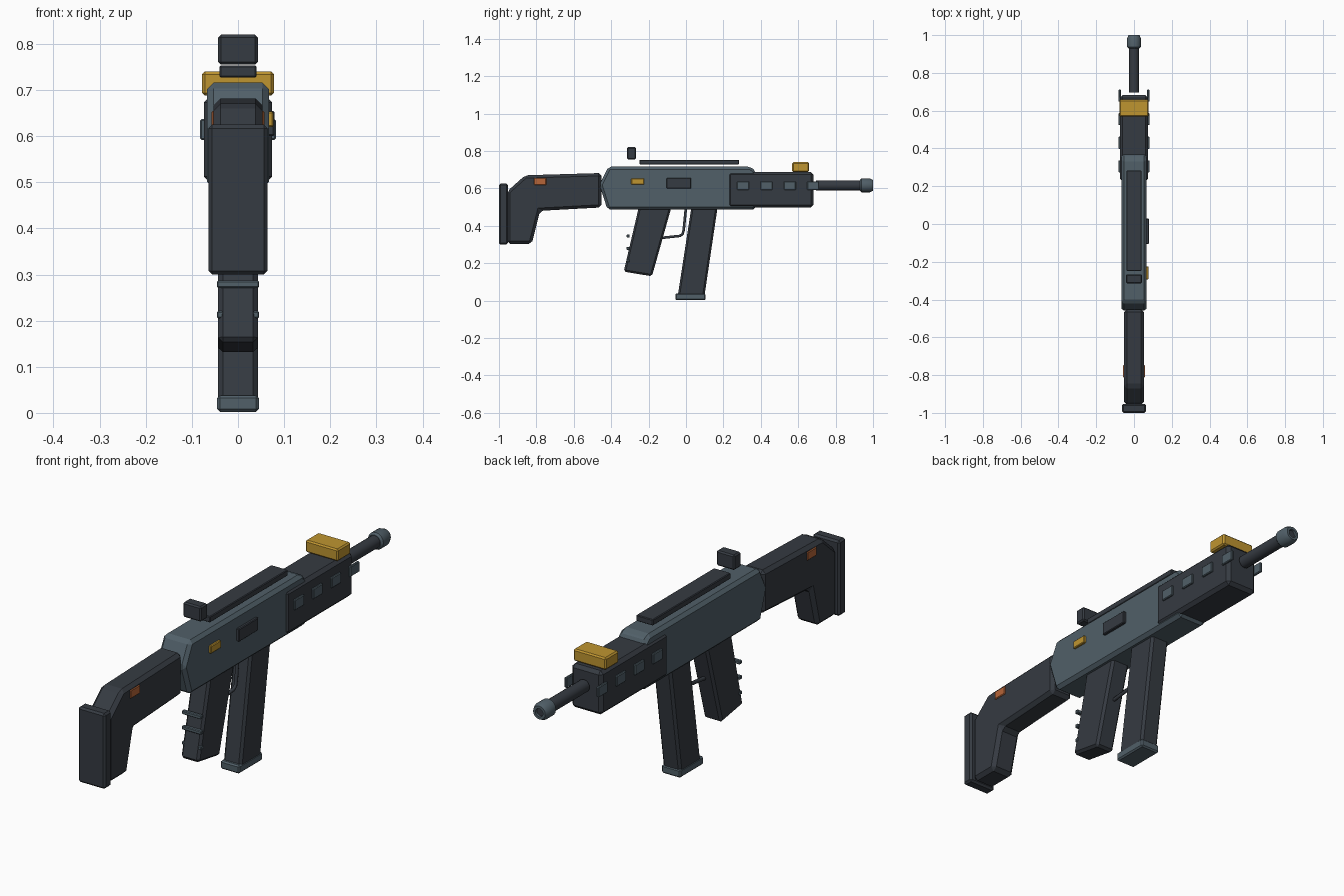
import bpy, bmesh, math
from mathutils import Vector

if "Cube" in bpy.data.objects:
    bpy.data.objects.remove(bpy.data.objects["Cube"])


def material(name, rgb):
    m = bpy.data.materials.new(name)
    m.diffuse_color = (*rgb, 1)
    m.use_nodes = True
    m.node_tree.nodes["Principled BSDF"].inputs["Base Color"].default_value = m.diffuse_color
    return m


DARK = material("charcoal", (0.036, 0.043, 0.054))
STEEL = material("blue_grey", (0.082, 0.116, 0.140))
YELLOW = material("mustard", (0.52, 0.30, 0.03))
ORANGE = material("burnt_orange", (0.47, 0.13, 0.04))


def finish(name, bm, mat, bevel=0.0):
    bmesh.ops.recalc_face_normals(bm, faces=bm.faces)
    me = bpy.data.meshes.new(name)
    bm.to_mesh(me)
    bm.free()
    me.materials.append(mat)
    ob = bpy.data.objects.new(name, me)
    bpy.context.collection.objects.link(ob)
    if bevel:
        mod = ob.modifiers.new("edge_chamfer", 'BEVEL')
        mod.width = bevel
        mod.segments = 1
        mod.limit_method = 'ANGLE'
        mod.angle_limit = math.radians(40)
    return ob


def slab(name, profile, x0, x1, mat, bevel=0.0):
    """Side profile of (y, z) points, extruded across x."""
    bm = bmesh.new()
    face = bm.faces.new([bm.verts.new((x0, y, z)) for y, z in profile])
    new = bmesh.ops.extrude_face_region(bm, geom=[face])["geom"]
    verts = [v for v in new if isinstance(v, bmesh.types.BMVert)]
    bmesh.ops.translate(bm, verts=verts, vec=(x1 - x0, 0, 0))
    return finish(name, bm, mat, bevel)


def box(name, x0, x1, y0, y1, z0, z1, mat, bevel=0.0):
    return slab(name, [(y0, z0), (y1, z0), (y1, z1), (y0, z1)], x0, x1, mat, bevel)


def lathe(name, sections, z, mat, sides=16):
    """Closed round part along y from (y, radius) sections."""
    bm = bmesh.new()
    rings = []
    for y, r in sections:
        rings.append([bm.verts.new((r * math.cos(2 * math.pi * i / sides), y,
                                    z + r * math.sin(2 * math.pi * i / sides)))
                      for i in range(sides)])
    for a, b in zip(rings, rings[1:]):
        for i in range(sides):
            j = (i + 1) % sides
            bm.faces.new((a[i], a[j], b[j], b[i]))
    bm.faces.new(rings[0])
    bm.faces.new(rings[-1])
    ob = finish(name, bm, mat)
    bpy.ops.object.select_all(action='DESELECT')
    ob.select_set(True)
    bpy.context.view_layer.objects.active = ob
    bpy.ops.object.shade_smooth_by_angle(angle=math.radians(30))
    return ob


# Shoulder stock and butt plate
box("butt_plate", -0.064, 0.064, -1.0, -0.952, 0.30, 0.625, DARK, 0.008)
slab("stock", [(-0.955, 0.303), (-0.825, 0.303), (-0.78, 0.48), (-0.452, 0.498),
               (-0.452, 0.682), (-0.86, 0.67), (-0.955, 0.585)],
     -0.053, 0.053, DARK, 0.015)

# Central body
slab("receiver", [(-0.42, 0.487), (0.373, 0.487), (0.373, 0.692), (0.345, 0.716),
                  (-0.415, 0.716), (-0.463, 0.62)],
     -0.067, 0.067, STEEL, 0.014)

# Front handguard
box("handguard", -0.074, 0.074, 0.225, 0.682, 0.498, 0.687, DARK, 0.014)

# Side vents and stock markers, mirrored
for side, s in (("left", -1), ("right", 1)):
    for k in range(4):
        y = 0.305 + 0.125 * k
        x = sorted((s * 0.070, s * 0.082))
        box(f"vent_{side}_{k + 1}", *x, y - 0.032, y + 0.032, 0.592, 0.637, STEEL, 0.003)
    x = sorted((s * 0.048, s * 0.057))
    box(f"stock_marker_{side}", *x, -0.812, -0.747, 0.618, 0.655, ORANGE, 0.003)

# Right side controls
box("ejection_port", 0.060, 0.079, -0.105, 0.028, 0.600, 0.655, DARK, 0.003)
box("selector", 0.060, 0.077, -0.293, -0.224, 0.620, 0.653, YELLOW, 0.003)

# Top rail and sights
box("top_rail", -0.040, 0.040, -0.248, 0.283, 0.727, 0.753, DARK, 0.003)
box("rear_sight", -0.043, 0.043, -0.315, -0.267, 0.755, 0.82, DARK, 0.006)
box("front_sight", -0.078, 0.078, 0.568, 0.658, 0.688, 0.74, YELLOW, 0.006)

# Barrel and muzzle with a recessed bore
lathe("barrel", [(0.695, 0.027), (0.95, 0.027)], 0.616, DARK)
lathe("muzzle", [(0.93, 0.029), (0.938, 0.037), (0.983, 0.037), (1.0, 0.029),
                 (1.0, 0.018), (0.985, 0.018)], 0.616, STEEL)
lathe("muzzle_bore", [(0.983, 0.0175), (0.99, 0.0175)], 0.616, DARK)

# Grip with rear ridges
slab("grip", [(-0.333, 0.155), (-0.182, 0.130), (-0.075, 0.51), (-0.25, 0.51)],
     -0.043, 0.043, DARK, 0.010)
for k in range(3):
    z = 0.213 + 0.066 * k
    box(f"grip_ridge_{k + 1}", -0.046, 0.046, -0.318, -0.301, z - 0.008, z + 0.008, STEEL, 0.003)

# Magazine and base plate
slab("magazine", [(-0.045, 0.02), (0.098, 0.02), (0.172, 0.52), (0.032, 0.52)],
     -0.043, 0.043, DARK, 0.010)
box("magazine_base", -0.045, 0.045, -0.057, 0.104, 0.002, 0.038, STEEL, 0.006)

# Trigger guard, a thin bent rod
curve = bpy.data.curves.new("trigger_guard", 'CURVE')
curve.dimensions = '3D'
curve.bevel_depth = 0.008
curve.bevel_resolution = 1
curve.use_fill_caps = True
path = [(-0.15, 0.332), (-0.115, 0.337), (-0.032, 0.346), (-0.018, 0.356),
        (-0.012, 0.38), (0.0, 0.50)]
spline = curve.splines.new('POLY')
spline.points.add(len(path) - 1)
for p, (y, z) in zip(spline.points, path):
    p.co = (0, y, z, 1)
curve.materials.append(DARK)
guard = bpy.data.objects.new("trigger_guard", curve)
bpy.context.collection.objects.link(guard)
